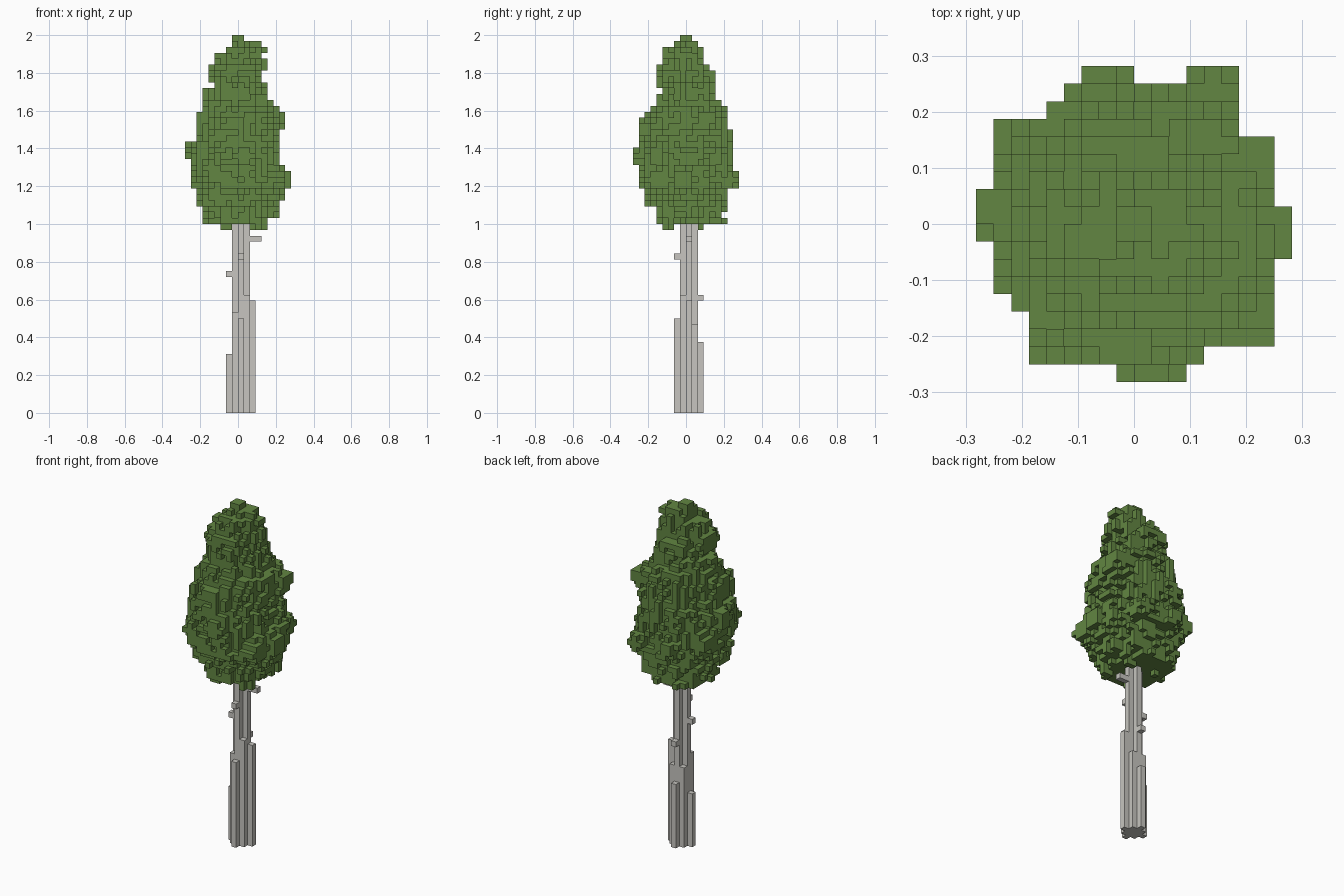
import bpy
import bmesh
import random
from mathutils import Vector

random.seed(7)
VOXEL = 1 / 32
SIDES = [Vector(s) for s in ((1, 0, 0), (-1, 0, 0), (0, 1, 0), (0, -1, 0), (0, 0, 1), (0, 0, -1))]

default_cube = bpy.data.objects.get("Cube")
if default_cube:
    bpy.data.objects.remove(default_cube, do_unlink=True)


def make_material(name, colour):
    material = bpy.data.materials.new(name)
    material.use_nodes = True
    material.diffuse_color = colour
    material.node_tree.nodes["Principled BSDF"].inputs["Base Color"].default_value = colour
    return material


def build_voxels(name, cells, material, hidden=()):
    """Make one mesh from the exposed sides of a set of unit cells."""
    bm = bmesh.new()
    corners = {}

    def corner(point):
        key = tuple(round(c * 2) for c in point)
        if key not in corners:
            corners[key] = bm.verts.new(point * VOXEL)
        return corners[key]

    for cell in sorted(cells):
        centre = Vector(cell) + Vector((0.5, 0.5, 0.5))
        for side in SIDES:
            neighbour = tuple(int(c + s) for c, s in zip(cell, side))
            if neighbour in cells or neighbour in hidden:
                continue
            u = Vector((side.y, side.z, side.x))
            v = side.cross(u)
            loop = [(-1, -1), (1, -1), (1, 1), (-1, 1)]
            bm.faces.new([corner(centre + (side + u * a + v * b) / 2) for a, b in loop])
    mesh = bpy.data.meshes.new(name)
    bm.to_mesh(mesh)
    bm.free()
    mesh.materials.append(material)
    obj = bpy.data.objects.new(name, mesh)
    bpy.context.collection.objects.link(obj)
    return obj


# Crown outline: first layer, then reach to -x, +x, -y, +y in cells
OUTLINE = [
    (32, 6, 5, 5, 7), (33, 6, 7, 5, 7), (35, 7, 7, 7, 7), (36, 7, 8, 7, 7),
    (38, 8, 8, 8, 8), (42, 8, 7, 8, 8), (46, 7, 7, 8, 8), (48, 7, 7, 8, 7),
    (50, 7, 7, 7, 7), (51, 6, 7, 6, 7), (52, 6, 6, 5, 6), (53, 6, 5, 5, 5),
    (55, 4, 5, 5, 5), (56, 5, 4, 5, 5), (58, 5, 5, 5, 4), (59, 4, 5, 4, 3),
    (61, 2, 5, 4, 3), (62, 2, 4, 2, 2), (63, 1, 2, 2, 1),
]
# Leaf clumps that stick out of the crown: centre and radius
CLUMPS = [
    ((6.4, 3, 49.5), 2.2), ((-7.6, 0.5, 44.5), 1.9), ((1, -7.4, 44), 2.2),
    ((7.6, -0.5, 39.5), 1.9), ((4.5, 7.5, 39.5), 1.8), ((-1.5, 7.5, 39.5), 1.8),
    ((6.3, -5.2, 39.5), 2), ((-6.3, 4.5, 41), 2), ((-4.6, -6.4, 41), 2),
]


def crown_radius(x, y, z, inset):
    """Distance from the axis as a share of the outline's reach."""
    left, right, front, back = [max(r - inset, 0.8) for r in [row for row in OUTLINE if row[0] <= z][-1][1:]]
    across = x / (right if x > 0 else left)
    along = y / (back if y > 0 else front)
    return (abs(across) ** 2.1 + abs(along) ** 2.1) ** (1 / 2.1)


def in_crown(x, y, z):
    """Solid heart, a half-filled skin one cell thick, and ragged clumps."""
    if crown_radius(x, y, z, 1) < 1.02:
        return True
    if crown_radius(x, y, z, 0) < 1.03 and random.random() < 0.5:
        return True
    point = Vector((x, y, z + 0.5))
    return any((point - Vector(c)).length < r * random.uniform(0.7, 1.1) for c, r in CLUMPS)


# Crown
span = range(-9, 9)
crown = {(i, j, z) for z in range(32, 64) for i in span for j in span if in_crown(i + 0.5, j + 0.5, z)}

# Leaves hanging under the crown
for i, j in [(-3, -4), (-2, -4), (-2, -3), (2, -5), (3, -4), (4, -3), (3, -3), (-3, 2), (2, 2), (3, 2)]:
    crown.add((i, j, 31))

# Keep only cells that join the crown
reached = {(0, 0, 40)}
queue = list(reached)
while queue:
    cell = queue.pop()
    for side in SIDES:
        near = tuple(int(c + s) for c, s in zip(cell, side))
        if near in crown and near not in reached:
            reached.add(near)
            queue.append(near)
crown = reached

# Trunk: upright columns of different heights
COLUMNS = {
    (0, 0): 32, (1, 0): 32, (-1, 0): 32, (0, 1): 32, (0, -1): 32,
    (-1, -1): 17, (1, -1): 20, (1, 1): 15, (-1, 1): 15,
    (-2, 0): 10, (2, 0): 19, (0, -2): 16, (0, 2): 12,
}
trunk = {(i, j, z) for (i, j), top in COLUMNS.items() for z in range(top)}

# Twig stubs
trunk |= {(2, 0, 29), (3, 0, 29), (-2, 0, 23), (0, -2, 26), (0, 2, 19)}

leaf_green = make_material("leaf green", (0.122, 0.238, 0.054, 1))
bark_grey = make_material("bark grey", (0.57, 0.56, 0.525, 1))
build_voxels("crown", crown, leaf_green, trunk)
build_voxels("trunk", trunk, bark_grey, crown)
